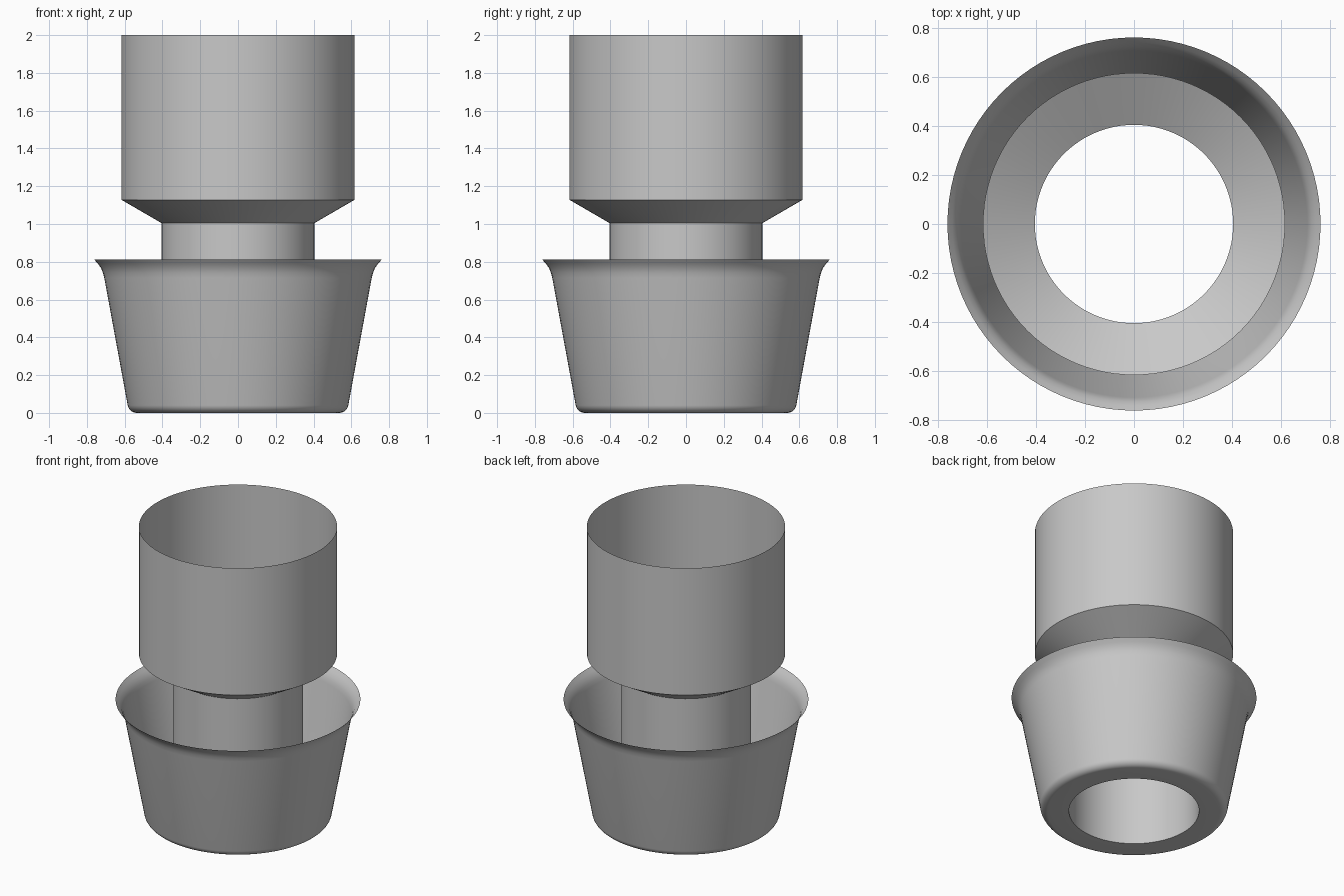
import bpy, math

if "Cube" in bpy.data.objects:
    bpy.data.objects.remove(bpy.data.objects["Cube"])

SIDES = 96

grey = bpy.data.materials.new("plain grey")
grey.diffuse_color = (0.58, 0.58, 0.58, 1.0)
grey.use_nodes = True
grey.node_tree.nodes["Principled BSDF"].inputs["Base Color"].default_value = grey.diffuse_color


def arc(cx, cz, r, a0, a1, n):
    """Points on a circular arc, angles in degrees."""
    pts = []
    for i in range(n + 1):
        a = math.radians(a0 + (a1 - a0) * i / n)
        pts.append((cx + r * math.cos(a), cz + r * math.sin(a)))
    return pts


def lathe(name, profile):
    """Open thin shell turned around z; profile (radius, z) runs bottom to top."""
    verts, faces = [], []
    for r, z in profile:
        for i in range(SIDES):
            a = 2 * math.pi * i / SIDES
            verts.append((r * math.cos(a), r * math.sin(a), z))
    for j in range(len(profile) - 1):
        for i in range(SIDES):
            k = (i + 1) % SIDES
            faces.append((j * SIDES + i, j * SIDES + k,
                          (j + 1) * SIDES + k, (j + 1) * SIDES + i))
    mesh = bpy.data.meshes.new(name)
    mesh.from_pydata(verts, [], faces)
    mesh.materials.append(grey)
    obj = bpy.data.objects.new(name, mesh)
    bpy.context.collection.objects.link(obj)
    bpy.ops.object.select_all(action='DESELECT')
    obj.select_set(True)
    bpy.context.view_layer.objects.active = obj
    bpy.ops.object.shade_smooth_by_angle(angle=math.radians(28))
    return obj


# Tapered cup: flat ring base, rounded foot, sloped wall and flared lip
foot = arc(0.535, 0.05, 0.05, -90, -11, 7)
lip = [(0.708, 0.715), (0.715, 0.742), (0.726, 0.768), (0.742, 0.79), (0.762, 0.813)]
lathe("flared_cup", [(0.405, 0.0)] + foot + lip)

# Neck tube rising from the base, widening into the open upper sleeve
lathe("neck_and_sleeve", [(0.405, 0.0), (0.405, 1.005), (0.617, 1.128), (0.617, 2.0)])
